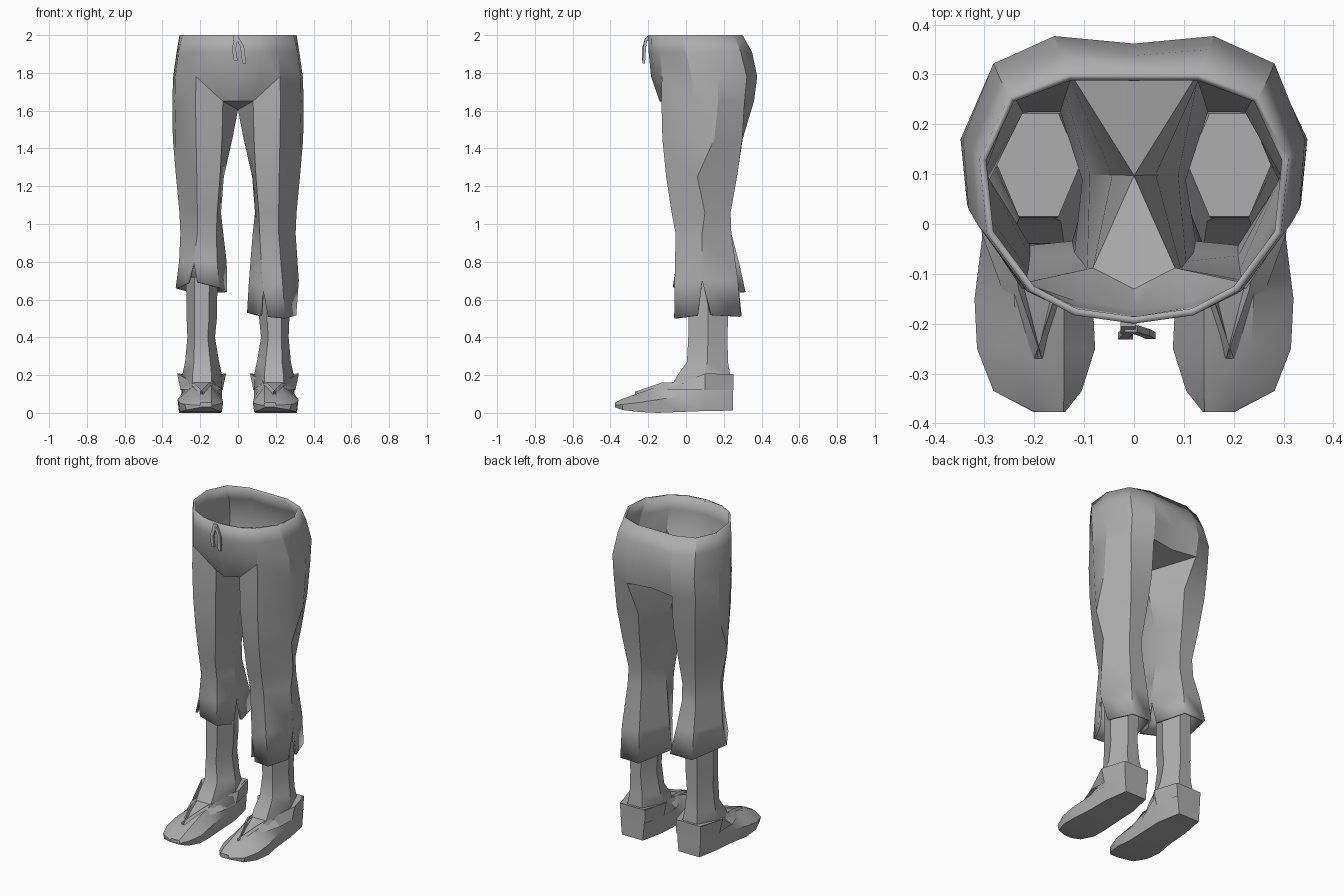
import bpy, math
from mathutils import Vector

if "Cube" in bpy.data.objects:
    bpy.data.objects.remove(bpy.data.objects["Cube"])

cloth = bpy.data.materials.new("plain grey")
cloth.diffuse_color = (0.42, 0.42, 0.42, 1)
cloth.use_nodes = True
cloth.node_tree.nodes["Principled BSDF"].inputs["Base Color"].default_value = cloth.diffuse_color


def make(name, verts, faces, angle=28, thickness=0):
    mesh = bpy.data.meshes.new(name)
    mesh.from_pydata([tuple(v) for v in verts], [], faces)
    mesh.materials.append(cloth)
    ob = bpy.data.objects.new(name, mesh)
    bpy.context.collection.objects.link(ob)
    bpy.ops.object.select_all(action='DESELECT')
    ob.select_set(True)
    bpy.context.view_layer.objects.active = ob
    bpy.ops.object.mode_set(mode='EDIT')
    bpy.ops.mesh.select_all(action='SELECT')
    bpy.ops.mesh.remove_doubles(threshold=0.002)
    if not thickness:
        bpy.ops.mesh.normals_make_consistent(inside=False)
    bpy.ops.object.mode_set(mode='OBJECT')
    bpy.ops.object.shade_smooth_by_angle(angle=math.radians(angle))
    if thickness:
        mod = ob.modifiers.new("cloth thickness", 'SOLIDIFY')
        mod.thickness = thickness
        mod.offset = -1
    return ob


def loft(name, rings, angle=28):
    n = len(rings[0])
    verts = [p for r in rings for p in r]
    faces = [(k * n + i, k * n + (i + 1) % n, (k + 1) * n + (i + 1) % n, (k + 1) * n + i)
             for k in range(len(rings) - 1) for i in range(n)]
    faces += [tuple(range(n)), tuple(range(len(verts) - n, len(verts)))]
    return make(name, verts, faces, angle)


# Trousers: half rings run front centre -> outer side -> back centre
pelvis = [
    (2.00, [(0, -.2), (.12, -.183), (.21, -.135), (.295, -.02), (.31, .13), (.25, .255), (.13, .30), (0, .30)]),
    (1.91, [(0, -.198), (.12, -.18), (.215, -.135), (.315, 0), (.325, .15), (.268, .29), (.15, .35), (0, .338)]),
    (1.78, [(0, -.185), (.12, -.167), (.222, -.128), (.332, .03), (.343, .17), (.282, .322), (.16, .377), (0, .362)]),
    (1.65, [(0, -.14), (.08, -.10), (.225, -.13), (.335, .04), (.348, .17), (.282, .31), (.155, .36), (0, .335)]),
]
# Leg rings: inner front, outer front, two outer points, outer back, inner back, inner
legs = [
    (1.45, [(.085, -.10), (.222, -.125), (.33, .045), (.345, .15), (.27, .298), (.12, .30), (.03, .10)]),
    (1.25, [(.095, -.085), (.218, -.105), (.328, .06), (.328, .06), (.25, .27), (.13, .27), (.075, .10)]),
    (1.06, [(.11, -.068), (.215, -.076), (.31, .10), (.31, .10), (.23, .236), (.14, .236), (.09, .09)]),
    (0.95, [(.115, -.045), (.215, -.055), (.305, .085), (.305, .085), (.235, .24), (.14, .24), (.078, .08)]),
]
# Ragged hems: upper ring, hem ring, and which corners are split
hems = {
    1: ([(.13, -.05, .66), (.235, -.06, .7), (.322, .085, .7), (.25, .275, .7), (.13, .275, .7), (.058, .08, .7)],
        [(.135, -.065, .51), (.25, -.06, .50), (.325, .09, .52), (.25, .29, .51), (.12, .295, .51), (.048, .07, .53)],
        (0, 2)),
    -1: ([(.11, -.05, .8), (.235, -.05, .8), (.312, .085, .8), (.25, .28, .8), (.13, .28, .8), (.06, .08, .8)],
         [(.10, -.07, .665), (.25, -.065, .70), (.33, .07, .66), (.26, .315, .64), (.11, .315, .64), (.045, .07, .64)],
         (1, 5)),
}
verts, faces = [], []


def add(s, *pts):
    ids = []
    for x, y, z in pts:
        verts.append((s * x, y, z))
        ids.append(len(verts) - 1)
    faces.append(tuple(ids) if s > 0 else tuple(reversed(ids)))


for s in (1, -1):
    rings = [[(x, y, z) for x, y in r] for z, r in pelvis]
    for k, (a, b) in enumerate(zip(rings, rings[1:])):
        for i in range(7):
            if k == 2 and i == 1:      # crease from hip to crotch
                add(s, a[1], b[1], a[2])
                add(s, a[2], b[1], b[2])
            else:
                add(s, a[i], b[i], b[i + 1], a[i + 1])
    low, crotch = rings[-1], (0, .10, 1.605)
    add(s, low[0], crotch, low[1])
    add(s, low[6], crotch, low[7])
    tubes = [low[1:7] + [crotch]] + [[(x, y, z) for x, y in r] for z, r in legs]
    for k, (a, b) in enumerate(zip(tubes, tubes[1:])):
        for i in range(7):
            j = (i + 1) % 7
            if k == 1 and i == 2:
                add(s, a[2], b[2], a[3])
            elif a[i] != a[j]:
                add(s, a[i], b[i], b[j], a[j])
    knee = tubes[-1][:3] + tubes[-1][4:]
    top, hem, split = hems[s]
    for i in range(6):
        j = (i + 1) % 6
        add(s, knee[i], top[i], top[j], knee[j])
        p, q = Vector(hem[i]), Vector(hem[j])
        a = p.lerp(q, .22) if i in split else p
        b = q.lerp(p, .22) if j in split else q
        add(s, top[i], a, b, top[j])
make("trousers", verts, faces, 28, .014)

# Shin: z, x range, y range of a six-sided section
shin = [(.72, .108, .275, .015, .222), (.5, .112, .272, .012, .222), (.4, .122, .268, .012, .22),
        (.27, .10, .28, .005, .222), (.2, .085, .295, -.045, .235), (.1, .09, .295, -.1, .235)]
# Shoe: y, sole z, side z, top z, x range at side, x range at top
shoe = [(.25, .012, .1, .205, .115, .275, .12, .27), (.1, .01, .1, .195, .085, .30, .085, .30),
        (-.03, .005, .09, .17, .085, .305, .13, .245), (-.15, 0, .07, .14, .083, .32, .14, .24),
        (-.25, .005, .055, .105, .078, .315, .14, .235), (-.335, .015, .045, .075, .105, .282, .14, .21),
        (-.377, .03, .04, .055, .138, .202, .142, .198)]
# Collar: top edge from the lacing tip round to the heel, with matching lower edge
collar_top = [(.185, -.27, .112), (.232, -.13, .16), (.245, -.01, .165), (.322, .10, .208), (.278, .252, .206)]
collar_low = [(.205, -.27, .095), (.265, -.13, .12), (.305, -.02, .125), (.303, .10, .12), (.276, .251, .12)]

for s, side in ((1, "right"), (-1, "left")):
    rings = []
    for z, x0, x1, y0, y1 in shin:
        m, w = (x0 + x1) / 2, (x1 - x0) * .24
        ym = (y0 + y1) / 2
        rings.append([(s * x, y, z) for x, y in ((m - w, y0), (m + w, y0), (x1, ym), (m + w, y1), (m - w, y1), (x0, ym))])
    loft(side + "_shin", rings, 40)
    rings = []
    for y, z0, z1, z2, x0, x1, t0, t1 in shoe:
        rings.append([(s * x, y, z) for x, z in ((x0 + .008, z0), (x1 - .008, z0), (x1, z1), (t1, z2), (t0, z2), (x0, z1))])
    loft(side + "_shoe", rings, 35)
    # flared collar wraps both sides of the ankle, symmetric about the shoe middle
    mid = .19
    flip = lambda pts: [(2 * mid - x + .005, y, z) for x, y, z in reversed(pts)]
    up, low = collar_top + flip(collar_top), collar_low + flip(collar_low)
    inner = [(mid + (x - mid) * .72, y if y < .2 else .22, z - .015) for x, y, z in up]
    n = len(up)
    v = [(s * x, y, z) for x, y, z in low + up + inner]
    f = [(k * n + i, k * n + i + 1, k * n + n + i + 1, k * n + n + i) for k in (0, 1) for i in range(n - 1)]
    make(side + "_collar", v, f, 25)


# Drawstring: knot and two hanging ends
def cord(name, path, r):
    rings = [[(x + r * dx, y + r * dy, z) for dx, dy in ((-1, -.7), (1, -.7), (1, .7), (-1, .7))] for x, y, z in path]
    loft(name, rings, 20)


cord("knot", [(-.012, -.195, 1.995), (-.012, -.21, 1.97)], .015)
cord("short_end", [(-.008, -.21, 1.985), (-.022, -.225, 1.93), (-.012, -.225, 1.865)], .010)
cord("long_end", [(-.004, -.21, 1.985), (.022, -.218, 1.94), (.033, -.224, 1.85)], .010)
